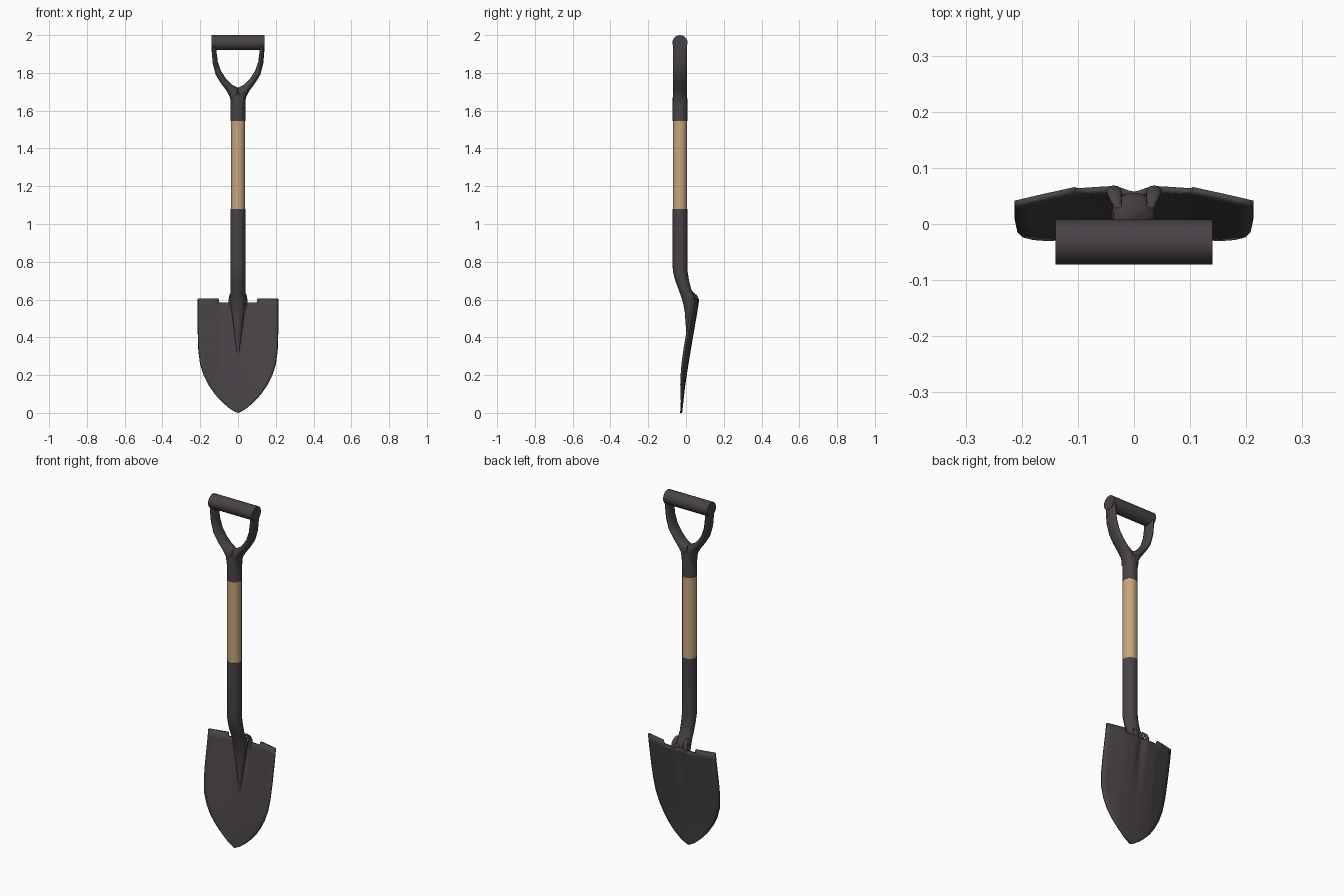
import bpy, bmesh, math
from mathutils import Vector

if "Cube" in bpy.data.objects:
    bpy.data.objects.remove(bpy.data.objects["Cube"])

def material(name, rgb):
    m = bpy.data.materials.new(name)
    m.diffuse_color = (*rgb, 1)
    m.use_nodes = True
    m.node_tree.nodes["Principled BSDF"].inputs["Base Color"].default_value = m.diffuse_color
    return m

METAL = material("dark_metal", (0.064, 0.055, 0.062))
WOOD = material("tan_wood", (0.57, 0.38, 0.20))
YC = -0.032      # shaft axis
R = 0.038        # shaft radius

def finish(name, bm, mat, angle=40):
    bmesh.ops.recalc_face_normals(bm, faces=bm.faces)
    me = bpy.data.meshes.new(name)
    bm.to_mesh(me)
    bm.free()
    me.materials.append(mat)
    ob = bpy.data.objects.new(name, me)
    bpy.context.collection.objects.link(ob)
    bpy.ops.object.select_all(action='DESELECT')
    ob.select_set(True)
    bpy.context.view_layer.objects.active = ob
    bpy.ops.object.shade_smooth_by_angle(angle=math.radians(angle))
    return ob

def loft(name, rings, mat, n=20):
    """rings: (centre, half axis a, half axis b)"""
    bm = bmesh.new()
    loops = []
    for c, a, b in rings:
        c, a, b = Vector(c), Vector(a), Vector(b)
        loops.append([bm.verts.new(c + a * math.cos(2 * math.pi * i / n)
                                   + b * math.sin(2 * math.pi * i / n)) for i in range(n)])
    for p, q in zip(loops, loops[1:]):
        for i in range(n):
            j = (i + 1) % n
            bm.faces.new((p[i], p[j], q[j], q[i]))
    bm.faces.new(loops[0])
    bm.faces.new(loops[-1])
    return finish(name, bm, mat)

def level(z, y0, y1, rx):
    """horizontal ring spanning y0..y1"""
    return ((0, (y0 + y1) / 2, z), (rx, 0, 0), (0, (y1 - y0) / 2, 0))

def interp(table, v):
    for (a, fa), (b, fb) in zip(table, table[1:]):
        if v <= b:
            return fa + (fb - fa) * (v - a) / (b - a)
    return table[-1][1]

# wooden shaft and upper ferrule
loft("wooden_shaft", [level(z, YC - R, YC + R, R) for z in (1.08, 1.545)], WOOD)
loft("upper_ferrule", [level(z, YC - r, YC + r, r)
                       for z, r in ((1.545, 0.039), (1.66, 0.039), (1.69, 0.036))], METAL)

# D-grip crossbar
loft("grip_crossbar", [((x, YC, 1.96), (0, 0.04, 0), (0, 0, r)) for x, r in
                       ((-0.14, 0.04), (0.14, 0.04))], METAL, 24)

# D-grip arms: outer / inner points in x,z
ARM = [((.139, 1.96), (.113, 1.96)), ((.139, 1.91), (.114, 1.91)),
       ((.134, 1.85), (.107, 1.86)), ((.118, 1.79), (.09, 1.81)),
       ((.09, 1.745), (.062, 1.767)), ((.06, 1.705), (.033, 1.738)),
       ((.042, 1.67), (-.002, 1.72)), ((.038, 1.63), (-.004, 1.68))]
for side, s in (("right", 1), ("left", -1)):
    rings = []
    for (ox, oz), (ix, iz) in ARM:
        rings.append(((s * (ox + ix) / 2, YC, (oz + iz) / 2),
                      (s * (ox - ix) / 2, 0, (oz - iz) / 2), (0, 0.0375, 0)))
    loft("grip_arm_" + side, rings, METAL)

# lower socket: bends back and tapers into the blade front
loft("socket", [level(*r) for r in (
    (1.08, YC - .039, YC + .039, .039), (.78, YC - .039, YC + .039, .039),
    (.745, -.069, .009, .039), (.70, -.057, .016, .039), (.655, -.040, .027, .039),
    (.63, -.031, .044, .039), (.61, -.024, .056, .040), (.58, -.015, .056, .039),
    (.53, -.006, .047, .034), (.43, .001, .034, .020), (.35, .008, .024, .010),
    (.27, .009, .014, .002))], METAL)

# blade: curved sheet with a groove at the back centre
WIDTH = [(0, .001), (.012, .026), (.03, .052), (.06, .085), (.1, .122), (.15, .156),
         (.2, .181), (.26, .200), (.33, .209), (.42, .212), (.62, .212)]
COLS = [0, .05, .1, .15, .2, .28, .38, .47, .49, .62, .75, .88, 1]
COLS = [-c for c in COLS[:0:-1]] + COLS
ROWS = [z for z, _ in WIDTH[:-1]] + [.48, .53, .565, .605]
BEND = [(0, 0), (.04, 0), (.1, .004), (.16, .017), (.22, .031)]

def blade_point(u, z):
    x = u * interp(WIDTH, z)
    if z > .6:                      # lowered top edge beside the socket
        z = .604 if abs(u) > .48 else .584
    y = -.026 + .153 * z - interp(BEND, abs(x)) - .012 * min(1, z / .15) * 0.5
    fade = max(0, min(1, (z - .28) / .25))
    y -= .010 * fade * math.exp(-(x / .022) ** 2)
    return (x, y + .005 * fade, z)

bm = bmesh.new()
grid = [[bm.verts.new(blade_point(u, z)) for u in COLS] for z in ROWS]
for p, q in zip(grid, grid[1:]):
    for i in range(len(COLS) - 1):
        bm.faces.new((p[i], p[i + 1], q[i + 1], q[i]))
bmesh.ops.remove_doubles(bm, verts=bm.verts, dist=.0005)
blade = finish("blade", bm, METAL, 35)
sol = blade.modifiers.new("thickness", 'SOLIDIFY')
sol.thickness = .011
sol.offset = 0

# raised lobes where the socket meets the blade's back edge
for side, s in (("right", 1), ("left", -1)):
    loft("socket_lobe_" + side, [((s * x, y, z), (r, 0, 0), (0, r * .7, 0)) for x, y, z, r in (
        (.030, .034, .638, .008), (.034, .050, .622, .012), (.036, .059, .60, .014),
        (.036, .058, .57, .012), (.034, .052, .53, .006))], METAL, 12)
